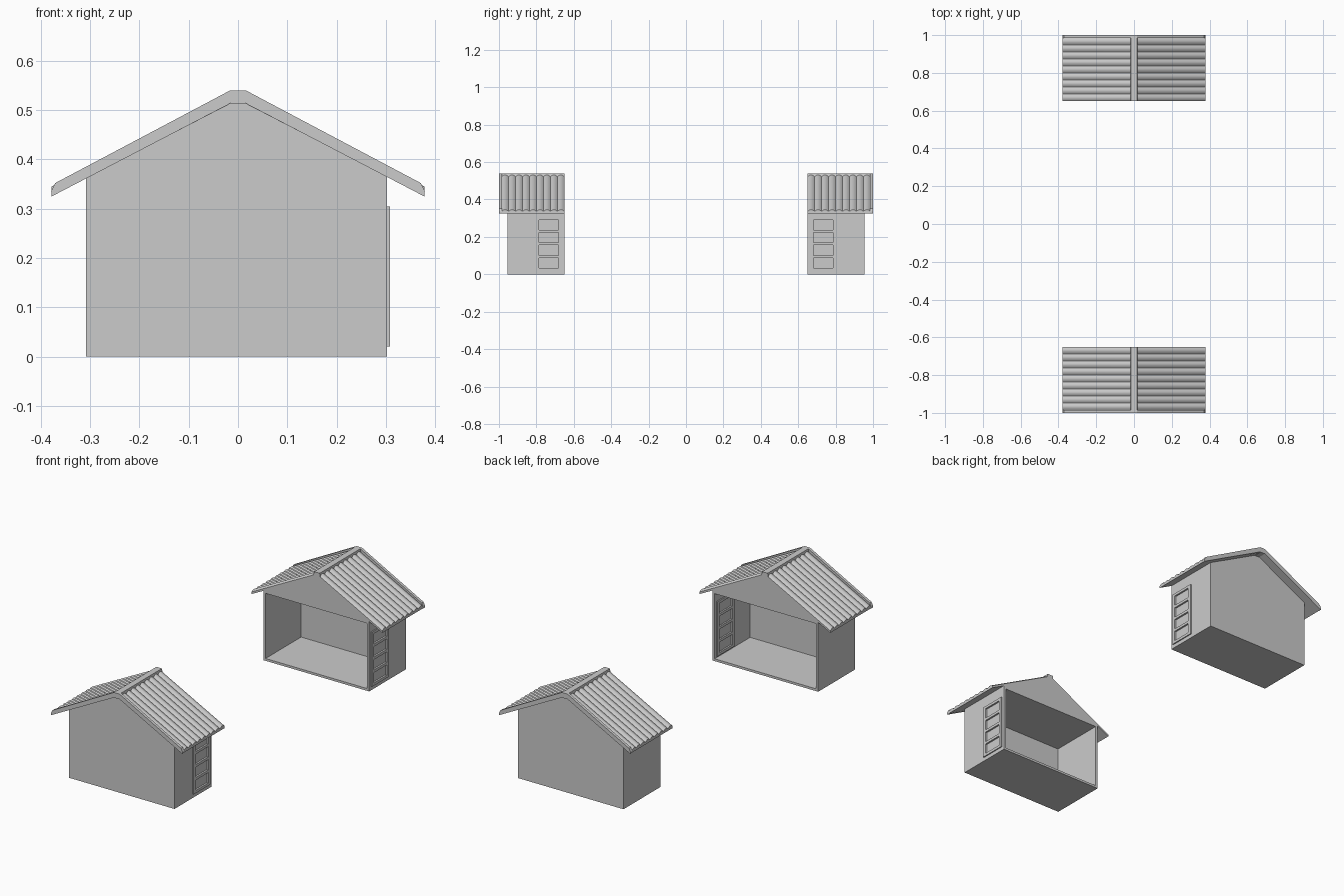
import bpy, bmesh, math

if "Cube" in bpy.data.objects:
    bpy.data.objects.remove(bpy.data.objects["Cube"])

SLOPE = 0.518            # roof fall per unit of x
Y_OPEN, Y_WALL, Y_EAVE = -0.65, -0.955, -1.0


def finish(name, bm, mirror=True, smooth=False):
    bmesh.ops.recalc_face_normals(bm, faces=bm.faces)
    me = bpy.data.meshes.new(name)
    bm.to_mesh(me)
    bm.free()
    ob = bpy.data.objects.new(name, me)
    bpy.context.collection.objects.link(ob)
    if smooth:
        bpy.ops.object.select_all(action='DESELECT')
        ob.select_set(True)
        bpy.context.view_layer.objects.active = ob
        bpy.ops.object.shade_smooth_by_angle(angle=math.radians(40))
    if mirror:
        add_mirror(ob)
    return ob


def add_mirror(ob):
    # The second half-shed is the first one reflected across y = 0
    m = ob.modifiers.new("other_half", 'MIRROR')
    m.use_axis = (False, True, False)
    m.use_mirror_merge = False


def add_box(bm, x0, x1, y0, y1, z0, z1):
    res = bmesh.ops.create_cube(bm, size=1)
    for v in res['verts']:
        v.co = ((x0 + x1) / 2 + v.co.x * (x1 - x0),
                (y0 + y1) / 2 + v.co.y * (y1 - y0),
                (z0 + z1) / 2 + v.co.z * (z1 - z0))


def add_loft(bm, a, b):
    va, vb = [bm.verts.new(p) for p in a], [bm.verts.new(p) for p in b]
    bm.faces.new(va)
    bm.faces.new(vb[::-1])
    for i in range(len(a)):
        j = (i + 1) % len(a)
        bm.faces.new((va[i], vb[i], vb[j], va[j]))


def add_prism(bm, profile, y0, y1):
    add_loft(bm, [(x, y0, z) for x, z in profile], [(x, y1, z) for x, z in profile])


def under(x):
    # Height of the roof underside
    return 0.515 - SLOPE * max(abs(x) - 0.013, 0)


# Shed body: gabled block hollowed from the open side, with a doorway
bm = bmesh.new()
add_prism(bm, [(-0.308, 0), (0.302, 0), (0.302, under(0.302)), (0.013, 0.515),
               (-0.013, 0.515), (-0.308, under(0.308))], Y_WALL, Y_OPEN)
body = finish("shed_body", bm, mirror=False)

D0, D1, DZ0, DZ1 = -0.805, -0.665, 0.02, 0.305
for name, dims in (("room_cutter", (-0.296, 0.29, -0.943, -0.6, 0.012, 0.352)),
                   ("doorway_cutter", (0.28, 0.32, D0 + .005, D1 - .005, DZ0 + .005, DZ1 - .005))):
    bm = bmesh.new()
    add_box(bm, *dims)
    cutter = finish(name, bm, mirror=False)
    cutter.hide_render = True
    cutter.hide_viewport = True
    cut = body.modifiers.new(name, 'BOOLEAN')
    cut.operation = 'DIFFERENCE'
    cut.solver = 'EXACT'
    cut.object = cutter
add_mirror(body)

# Door: frame of stiles and rails around recessed panels
bm = bmesh.new()
STILE, RAIL, PANELS = 0.018, 0.014, 4
add_box(bm, 0.284, 0.308, D0, D0 + STILE, DZ0, DZ1)
add_box(bm, 0.284, 0.308, D1 - STILE, D1, DZ0, DZ1)
for i in range(PANELS + 1):
    z = DZ0 + i * (DZ1 - DZ0 - RAIL) / PANELS
    add_box(bm, 0.284, 0.308, D0 + STILE, D1 - STILE, z, z + RAIL)
finish("door_frame", bm)

bm = bmesh.new()
add_box(bm, 0.292, 0.299, D0 + 0.01, D1 - 0.01, DZ0 + 0.007, DZ1 - 0.007)
finish("door_panels", bm)

# Verge trim: full roof outline on the outer end
bm = bmesh.new()
right = [(0.013, 0.515), (0.378, 0.325), (0.379, 0.336), (0.371, 0.352), (0.016, 0.54)]
add_prism(bm, right + [(-x, z) for x, z in right[::-1]], Y_EAVE, -0.985)
finish("verge_trim", bm)

# Ridge cap along the top
bm = bmesh.new()
add_prism(bm, [(-0.013, 0.513), (0.013, 0.513), (0.02, 0.52), (0.016, 0.54),
               (-0.016, 0.54), (-0.02, 0.52)], Y_EAVE, Y_OPEN)
finish("ridge_cap", bm)

# Corrugated roof sheets, one on each slope
RIBS, STEPS = 9, 8
n = RIBS * STEPS
rib_y = [-0.986 + (Y_OPEN + 0.986) * i / n for i in range(n + 1)]
rib_h = [0.011 + 0.0085 * abs(math.sin(math.pi * i / STEPS)) for i in range(n + 1)]
for side, label in ((1, "right"), (-1, "left")):
    bm = bmesh.new()

    def section(x, trim=1.0):
        top = [(side * x, y, under(x) + h * trim) for y, h in zip(rib_y, rib_h)]
        return top + [(side * x, Y_OPEN, under(x)), (side * x, rib_y[0], under(x))]

    add_loft(bm, section(0.012), section(0.378))
    finish("roof_sheet_" + label, bm, smooth=True)
